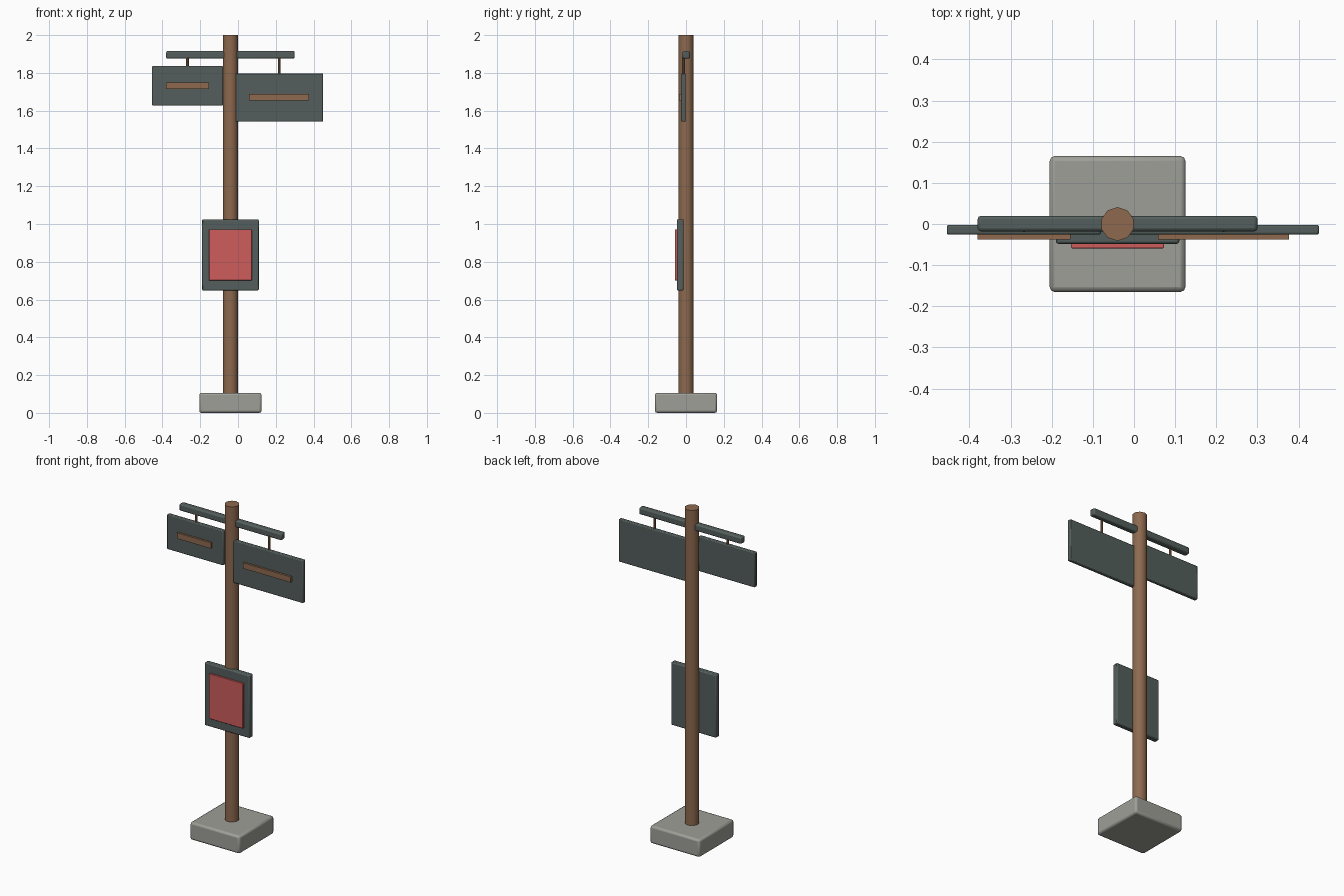
import bpy, math

if "Cube" in bpy.data.objects:
    bpy.data.objects.remove(bpy.data.objects["Cube"])


def material(name, rgb):
    m = bpy.data.materials.new(name)
    lin = [((c / 255 + 0.055) / 1.055) ** 2.4 for c in rgb]
    m.diffuse_color = (*lin, 1)
    m.use_nodes = True
    m.node_tree.nodes["Principled BSDF"].inputs["Base Color"].default_value = m.diffuse_color
    return m


WOOD = material("brown wood", (141, 105, 78))
SLATE = material("dark slate", (84, 95, 92))
STONE = material("grey stone", (159, 159, 152))
RED = material("red panel", (205, 93, 92))


def finish(ob, name, mat, bevel):
    ob.name = name
    ob.data.materials.append(mat)
    if bevel:
        b = ob.modifiers.new("bevel", 'BEVEL')
        b.width, b.segments = bevel, 2
        b.limit_method = 'ANGLE'
        b.angle_limit = math.radians(50)
    bpy.ops.object.shade_smooth_by_angle(angle=math.radians(40))
    return ob


def box(name, x, y, z, mat, bevel=0.0):
    """Box from (min, max) ranges."""
    bpy.ops.mesh.primitive_cube_add(
        size=1, location=[(a + b) / 2 for a, b in (x, y, z)])
    ob = bpy.context.object
    ob.scale = [b - a for a, b in (x, y, z)]
    bpy.ops.object.transform_apply(location=False, rotation=False, scale=True)
    return finish(ob, name, mat, bevel)


def rod(name, x, y, z, radius, sides, mat):
    bpy.ops.mesh.primitive_cylinder_add(
        vertices=sides, radius=radius, depth=z[1] - z[0],
        location=(x, y, (z[0] + z[1]) / 2))
    return finish(bpy.context.object, name, mat, 0)


PX = -0.04  # pole axis

# Foot and pole
box("base", (PX - 0.165, PX + 0.165), (-0.165, 0.165), (0, 0.106), STONE, 0.012)
rod("pole", PX, 0, (0.09, 2.0), 0.041, 10, WOOD)

# Cross arm
box("cross_arm", (-0.38, 0.30), (-0.018, 0.02), (1.875, 1.916), SLATE, 0.008)

# Hanging signs: side, x range, z range, slat half width, slat z range
for side, x, z, half, sz in (
        ("left", (-0.455, -0.08), (1.627, 1.836), 0.113, (1.715, 1.75)),
        ("right", (-0.015, 0.45), (1.542, 1.798), 0.159, (1.653, 1.687))):
    cx = (x[0] + x[1]) / 2
    box(side + "_sign", x, (-0.026, -0.002), z, SLATE, 0.005)
    box(side + "_sign_slat", (cx - half, cx + half), (-0.038, -0.024), sz, WOOD)
    rod(side + "_hanger", cx, -0.013, (z[1] - 0.01, 1.885), 0.007, 8, WOOD)

# Notice board with red panel
box("notice_board", (PX - 0.15, PX + 0.15), (-0.048, -0.013), (0.648, 1.025), SLATE, 0.006)
box("notice_panel", (PX - 0.113, PX + 0.113), (-0.059, -0.046), (0.701, 0.972), RED, 0.003)
